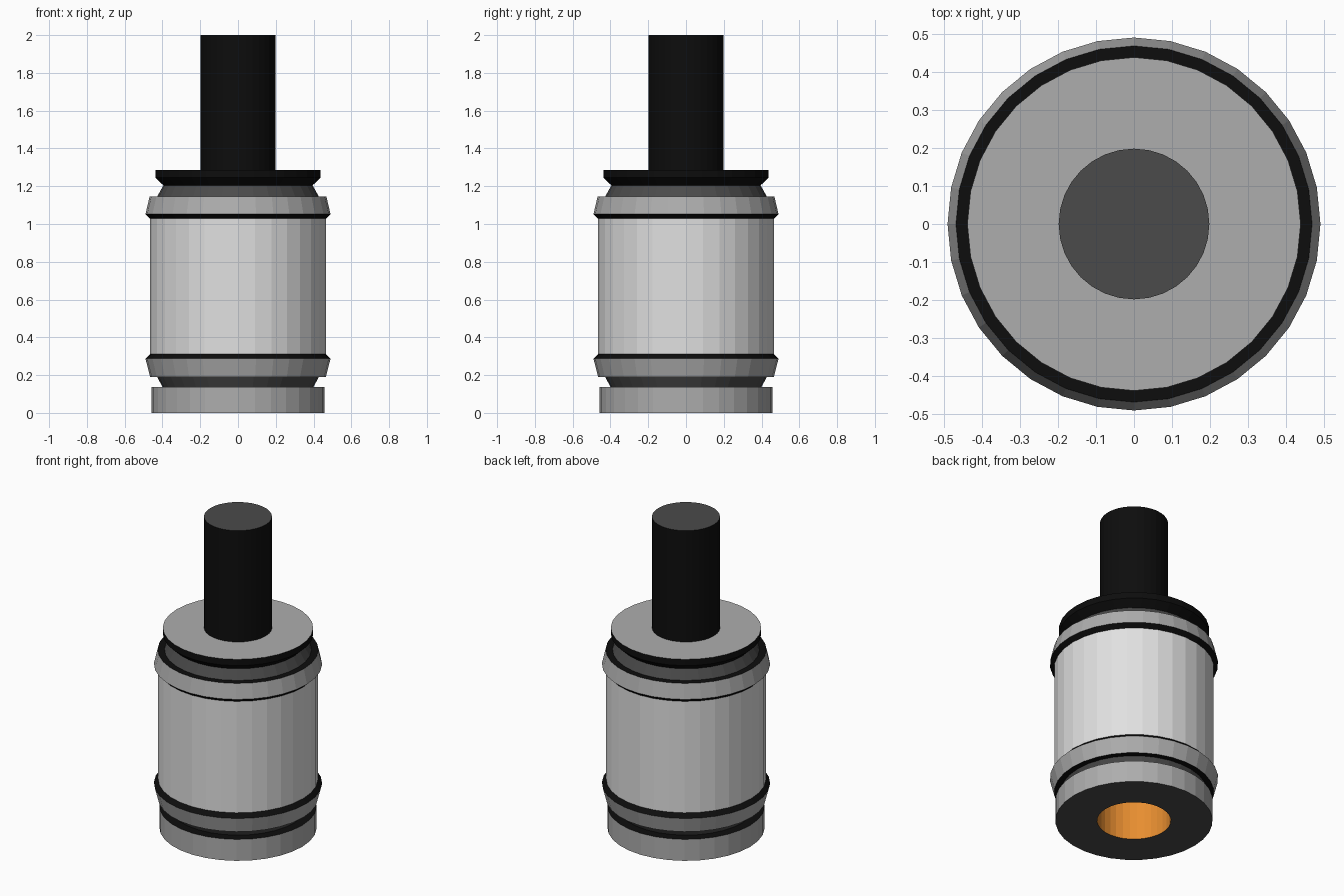
import bpy, bmesh, math

if "Cube" in bpy.data.objects:
    bpy.data.objects.remove(bpy.data.objects["Cube"])

SEG = 32


def mat(name, r, g, b):
    m = bpy.data.materials.new(name)
    m.diffuse_color = (r, g, b, 1)
    m.use_nodes = True
    m.node_tree.nodes["Principled BSDF"].inputs["Base Color"].default_value = m.diffuse_color
    return m


LIGHT = mat("light_grey", 0.75, 0.75, 0.75)
MID = mat("mid_grey", 0.42, 0.42, 0.42)
DARK = mat("dark_grey", 0.07, 0.07, 0.07)
BLACK = mat("black", 0.004, 0.004, 0.004)
ORANGE = mat("orange", 0.80, 0.27, 0.03)


def lathe(name, start, steps):
    """Spin a profile: each step is (radius, z, material of the band leading to it)."""
    bm = bmesh.new()
    mats = []

    def ring(r, z):
        if r == 0:
            return [bm.verts.new((0, 0, z))] * SEG
        return [bm.verts.new((r * math.cos(2 * math.pi * i / SEG),
                              r * math.sin(2 * math.pi * i / SEG), z)) for i in range(SEG)]

    prev = ring(*start)
    for r, z, m in steps:
        if m not in mats:
            mats.append(m)
        cur = ring(r, z)
        for i in range(SEG):
            j = (i + 1) % SEG
            quad = list(dict.fromkeys((prev[i], prev[j], cur[j], cur[i])))
            bm.faces.new(quad).material_index = mats.index(m)
        prev = cur
    me = bpy.data.meshes.new(name)
    bm.to_mesh(me)
    bm.free()
    for m in mats:
        me.materials.append(m)
    ob = bpy.data.objects.new(name, me)
    bpy.context.collection.objects.link(ob)
    return ob


# bore in the underside, base disc and lower neck
lathe("base", (0, 0.6), [
    (0.215, 0.6, ORANGE), (0.215, 0, ORANGE),
    (0.458, 0, DARK), (0.458, 0.138, MID),
    (0.40, 0.138, BLACK), (0.428, 0.19, DARK)])

# main canister with a flared collar at each end
lathe("canister", (0.428, 0.19), [
    (0.465, 0.19, BLACK), (0.49, 0.287, MID), (0.465, 0.312, BLACK),
    (0.465, 1.028, LIGHT),
    (0.49, 1.052, BLACK), (0.468, 1.145, MID), (0.425, 1.145, BLACK)])

# upper neck and flange
lathe("top_flange", (0.428, 1.145), [
    (0.395, 1.205, DARK), (0.438, 1.245, BLACK),
    (0.438, 1.285, BLACK), (0.197, 1.285, MID)])

# rod
lathe("rod", (0.198, 1.285), [(0.198, 2.0, BLACK), (0, 2.0, DARK)])
